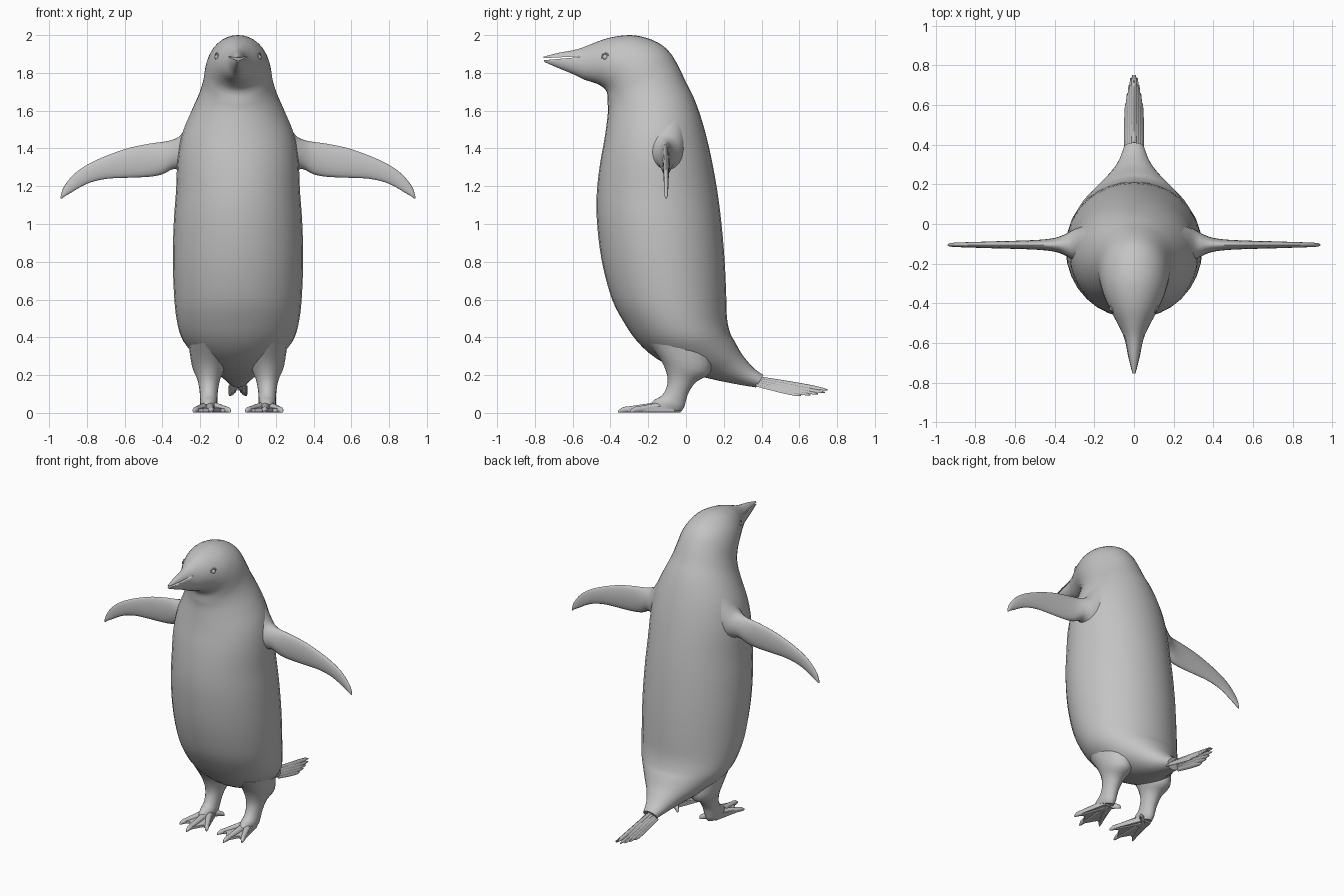
import bpy, bmesh, math
from mathutils import Vector

if "Cube" in bpy.data.objects:
    bpy.data.objects.remove(bpy.data.objects["Cube"])

grey = bpy.data.materials.new("plain_grey")
grey.diffuse_color = (0.55, 0.55, 0.55, 1)
grey.use_nodes = True
grey.node_tree.nodes["Principled BSDF"].inputs["Base Color"].default_value = grey.diffuse_color
X, Y = Vector((1, 0, 0)), Vector((0, 1, 0))


def finish(name, bm, angle=50):
    bmesh.ops.recalc_face_normals(bm, faces=bm.faces[:])
    mesh = bpy.data.meshes.new(name)
    bm.to_mesh(mesh)
    bm.free()
    mesh.materials.append(grey)
    ob = bpy.data.objects.new(name, mesh)
    bpy.context.collection.objects.link(ob)
    bpy.ops.object.select_all(action='DESELECT')
    ob.select_set(True)
    bpy.context.view_layer.objects.active = ob
    bpy.ops.object.shade_smooth_by_angle(angle=math.radians(angle))
    return ob


def spline(p0, p1, p2, p3, t):
    return 0.5 * (2 * p1 + (p2 - p0) * t + (2 * p0 - 5 * p1 + 4 * p2 - p3) * t * t
                  + (3 * p1 - p0 - 3 * p2 + p3) * t ** 3)


def loft(name, sections, axis, sides=24, steps=3):
    """Skin smooth oval sections, each (edge a, edge b, half thickness along axis)."""
    last = len(sections) - 1
    fine = []
    for i in range(last):
        quad = [sections[min(max(i + k, 0), last)] for k in (-1, 0, 1, 2)]
        for j in range(steps):
            fine.append([spline(*(q[c] for q in quad), j / steps) for c in range(3)])
    fine.append(sections[-1])
    bm = bmesh.new()
    rings = []
    for a, b, w in fine:
        mid, half = (a + b) / 2, (a - b) / 2
        angles = [2 * math.pi * k / sides for k in range(sides)]
        rings.append([bm.verts.new(mid + half * math.cos(t) + axis * w * math.sin(t))
                      for t in angles])
    for r, q in zip(rings, rings[1:]):
        for k in range(sides):
            n = (k + 1) % sides
            bm.faces.new((r[k], r[n], q[n], q[k]))
    bm.faces.new(rings[0])
    bm.faces.new(rings[-1])
    return finish(name, bm)


def side_sections(rows, x=0):
    return [(Vector((x, a, b)), Vector((x, c, d)), w) for a, b, c, d, w in rows]


# Body: beak, head, torso and rump; back y,z / front y,z / half width
body = loft("body", side_sections([
    (-.755, 1.885, -.75, 1.858, .008), (-.68, 1.905, -.67, 1.823, .028),
    (-.575, 1.925, -.59, 1.79, .047), (-.50, 1.953, -.54, 1.765, .073),
    (-.41, 1.985, -.47, 1.742, .115), (-.29, 2.0, -.43, 1.715, .15),
    (-.18, 1.975, -.417, 1.69, .168), (-.10, 1.925, -.415, 1.665, .178),
    (-.045, 1.845, -.415, 1.64, .187), (0, 1.75, -.413, 1.60, .21),
    (.045, 1.66, -.42, 1.53, .247), (.09, 1.53, -.435, 1.43, .295),
    (.13, 1.37, -.455, 1.32, .32), (.165, 1.18, -.472, 1.17, .328),
    (.188, 1.0, -.472, 1.02, .34), (.205, .80, -.447, .81, .345),
    (.213, .62, -.395, .61, .338), (.217, .50, -.335, .49, .325),
    (.235, .42, -.26, .38, .30), (.257, .38, -.16, .29, .255),
    (.29, .32, -.03, .225, .19), (.32, .28, .11, .185, .13),
    (.36, .235, .25, .155, .08), (.41, .20, .37, .135, .05)]), X, sides=32)

# Mouth slit cut through the beak
bm = bmesh.new()
bmesh.ops.create_cube(bm, size=1)
for v in bm.verts:
    v.co = Vector((v.co.x * .3, -.66 + v.co.y * .2,
                   1.879 + v.co.z * (.011 if v.co.y < 0 else .004) + v.co.y * .014))
cutter = finish("mouth_cutter", bm)
cutter.hide_render = True
mod = body.modifiers.new("mouth", 'BOOLEAN')
mod.operation, mod.object, mod.solver = 'DIFFERENCE', cutter, 'EXACT'
bpy.context.view_layer.objects.active = body
bpy.ops.object.modifier_apply(modifier="mouth")
bpy.data.objects.remove(cutter)

WING = [(.24, 1.58, .24, 1.24, .10), (.30, 1.475, .30, 1.28, .08),
        (.345, 1.447, .345, 1.29, .055), (.39, 1.436, .40, 1.263, .036),
        (.47, 1.425, .47, 1.25, .026), (.58, 1.402, .58, 1.245, .021),
        (.70, 1.36, .69, 1.24, .018), (.80, 1.313, .775, 1.222, .015),
        (.87, 1.262, .83, 1.198, .013), (.92, 1.20, .88, 1.168, .011),
        (.937, 1.155, .915, 1.148, .009), (.94, 1.135, .932, 1.135, .004)]
LEG = [(-.20, .37, .13, .33, .105), (-.13, .275, .13, .215, .088),
       (-.10, .20, .055, .165, .062), (-.10, .145, .015, .11, .05),
       (-.125, .095, 0, .065, .046), (-.165, .07, -.01, .03, .046),
       (-.19, .045, -.025, .008, .04)]
# Toe tips x,y
TOES = [(.042, -.285), (.14, -.36), (.235, -.295)]
WEB = [(.125, -.06), (.045, -.265), (.09, -.25), (.14, -.335),
       (.185, -.255), (.232, -.275), (.185, -.06)]
# Tail feathers: root x,z and tip x,y,z
FEATHERS = [(.008, .188, .007, .75, .122), (.02, .178, .016, .735, .108),
            (.03, .168, .024, .70, .10), (.038, .158, .032, .66, .095),
            (.043, .148, .04, .61, .092)]

for s, side in ((-1, "right"), (1, "left")):
    # Flipper
    loft(side + "_flipper", [(Vector((s * a, -.105, b)), Vector((s * c, -.105, d)), w)
                             for a, b, c, d, w in WING], Y, sides=20)
    # Leg
    loft(side + "_leg", side_sections(LEG, s * .155), X, sides=20)

    # Toes, the last one a small hind spur
    for i, (tx, ty) in enumerate(TOES + [(.085, -.03)]):
        root, tip = Vector((s * .15, -.09, 0)), Vector((s * tx, ty, 0))
        rows = []
        for t, top, w in ((0, .065, .03), (.4, .05, .022), (.75, .036, .017),
                          (.9, .03, .014), (1, .012, .004)):
            p = root.lerp(tip, t)
            rows.append((p + Vector((0, 0, top)), p + Vector((0, 0, .001)), w))
        loft(f"{side}_toe_{i + 1}", rows, X, sides=12)

    # Webbing between the toes
    bm = bmesh.new()
    web = bm.faces.new([bm.verts.new((s * x, y, .006)) for x, y in WEB])
    up = bmesh.ops.extrude_face_region(bm, geom=[web])
    for v in up["geom"]:
        if isinstance(v, bmesh.types.BMVert):
            v.co.z = .022 if v.co.y < -.1 else .045
    finish(side + "_web", bm, 30)

    # Eye: ball with a raised lid ring
    centre = Vector((s * .109, -.427, 1.883))
    bm = bmesh.new()
    bmesh.ops.create_uvsphere(bm, u_segments=16, v_segments=10, radius=.015)
    bmesh.ops.translate(bm, verts=bm.verts[:], vec=centre)
    finish(side + "_eye", bm)
    bpy.ops.mesh.primitive_torus_add(
        major_segments=24, minor_segments=8, major_radius=.019, minor_radius=.005,
        location=centre + X * s * .003,
        rotation=(0, math.radians(90), math.radians(-20 * s)))
    lid = bpy.context.object
    lid.name = side + "_eyelid"
    lid.data.materials.append(grey)
    bpy.ops.object.shade_smooth_by_angle()

    # Tail feathers in a narrow roof-shaped fan
    across, thick = Vector((s * .6, 0, -.8)), Vector((s * .8, 0, .6))
    for i, (rx, rz, tx, ty, tz) in enumerate(FEATHERS):
        root, tip = Vector((s * rx, .37, rz)), Vector((s * tx, ty, tz))
        rows = []
        for t, h in ((0, .010), (.5, .014), (.85, .012), (1, .003)):
            p = root.lerp(tip, t)
            rows.append((p - across * h, p + across * h, .004))
        loft(f"{side}_tail_feather_{i + 1}", rows, thick, sides=8)
